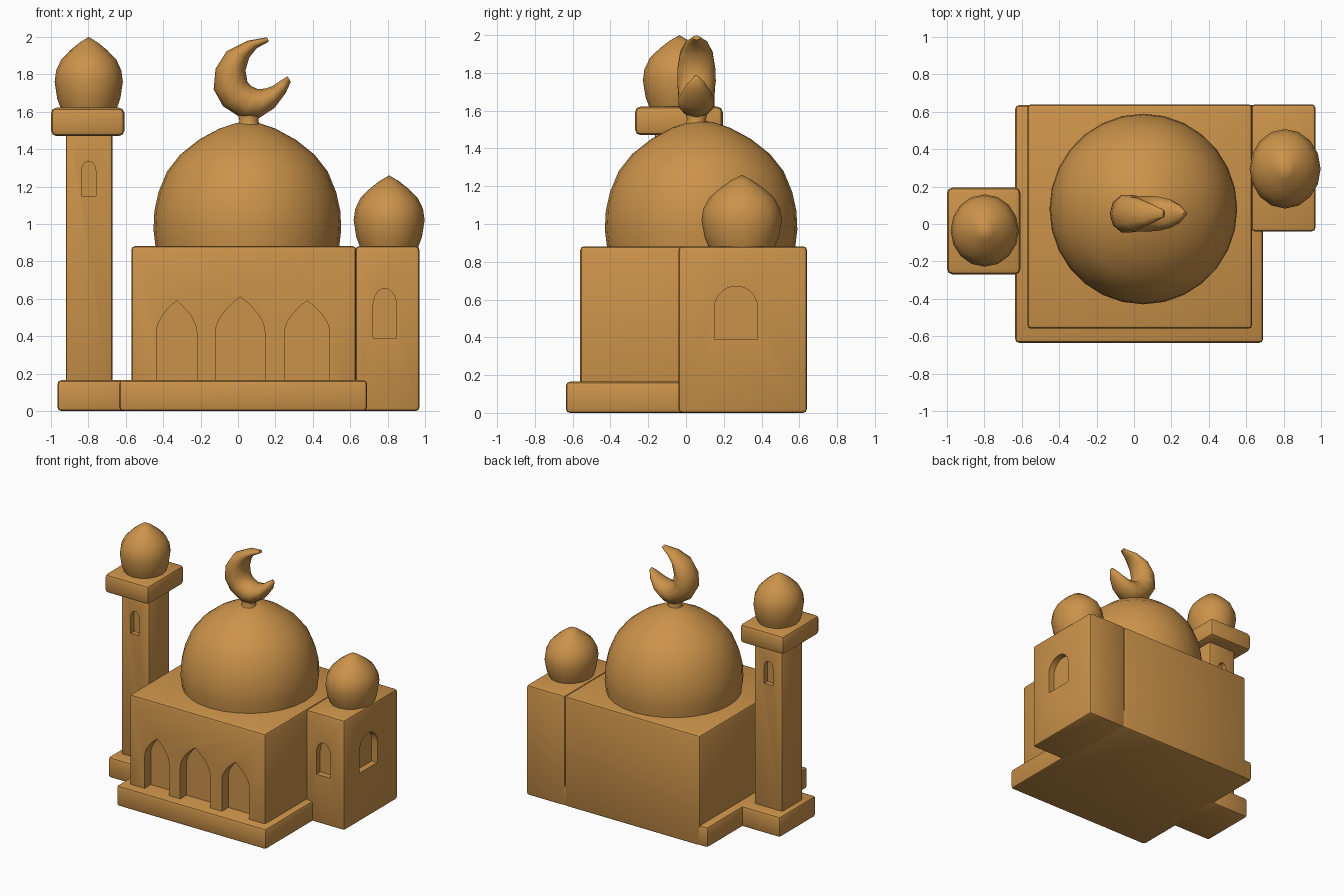
import bpy, bmesh, math
from mathutils import Vector, Matrix

if "Cube" in bpy.data.objects:
    bpy.data.objects.remove(bpy.data.objects["Cube"])

clay = bpy.data.materials.new("warm ochre clay")
clay.diffuse_color = (0.60, 0.29, 0.068, 1)
clay.use_nodes = True
clay.node_tree.nodes["Principled BSDF"].inputs["Base Color"].default_value = clay.diffuse_color


def make(name, bm):
    bmesh.ops.recalc_face_normals(bm, faces=bm.faces)
    me = bpy.data.meshes.new(name)
    bm.to_mesh(me)
    bm.free()
    me.materials.append(clay)
    ob = bpy.data.objects.new(name, me)
    bpy.context.collection.objects.link(ob)
    return ob


def activate(ob):
    bpy.ops.object.select_all(action='DESELECT')
    ob.select_set(True)
    bpy.context.view_layer.objects.active = ob


def smooth(ob, angle=40):
    activate(ob)
    bpy.ops.object.shade_smooth_by_angle(angle=math.radians(angle))


def block(name, x, y, z, r=0.02):
    """Box between limits with softened edges."""
    bm = bmesh.new()
    bmesh.ops.create_cube(bm, size=1)
    for v in bm.verts:
        v.co = Vector([(a + b) / 2 + c * (b - a) for (a, b), c in zip((x, y, z), v.co)])
    bmesh.ops.bevel(bm, geom=bm.edges[:], offset=r, segments=2, profile=0.5, affect='EDGES')
    return make(name, bm)


def loft(name, rings):
    """Skin a list of equal rings, capping both ends."""
    bm = bmesh.new()
    vs = [[bm.verts.new(p) for p in ring] for ring in rings]
    n = len(vs[0])
    for a, b in zip(vs, vs[1:]):
        for i in range(n):
            j = (i + 1) % n
            bm.faces.new((a[i], a[j], b[j], b[i]))
    bm.faces.new(vs[0])
    bm.faces.new(vs[-1])
    bmesh.ops.remove_doubles(bm, verts=bm.verts[:], dist=1e-5)
    return make(name, bm)


def dome(name, cx, cy, profile, n, ys=1.0):
    rings = [[(cx + r * math.cos(2 * math.pi * i / n), cy + ys * r * math.sin(2 * math.pi * i / n), z)
              for i in range(n)] for r, z in profile]
    smooth(loft(name, rings), 50)


def cut_arch(ob, pos, half, bottom, spring, peak, depth, pointed=True, turn=0):
    """Cut an arched recess into a wall; pos is the wall point (x, y)."""
    side = []
    for k in range(8):
        s = k / 7
        if pointed:
            side.append((half * (1 - s ** 1.9), spring + (peak - spring) * s))
        else:
            side.append((half * math.cos(s * math.pi / 2), spring + (peak - spring) * math.sin(s * math.pi / 2)))
    outline = [(-half, bottom), (half, bottom)] + side + [(-x, z) for x, z in side[-2::-1]]
    rot = Matrix.Rotation(turn, 3, 'Z')
    off = Vector((pos[0], pos[1], 0))
    cutter = loft("cutter", [[rot @ Vector((x, y, z)) + off for x, z in outline] for y in (-depth, depth)])
    cutter.hide_render = True
    mod = ob.modifiers.new("recess", 'BOOLEAN')
    mod.operation = 'DIFFERENCE'
    mod.solver = 'EXACT'
    mod.object = cutter
    activate(ob)
    bpy.ops.object.modifier_apply(modifier=mod.name)
    bpy.data.objects.remove(cutter, do_unlink=True)


# Stepped base
smooth(block("base_step", (-0.635, 0.69), (-0.635, 0.635), (0, 0.165)))
smooth(block("tower_base", (-0.965, -0.60), (-0.27, 0.19), (0, 0.165)))

# Main hall with three pointed arches
hall = block("main_hall", (-0.57, 0.632), (-0.56, 0.64), (0, 0.882))
for cx, half, peak in ((-0.328, 0.108, 0.59), (0.012, 0.132, 0.61), (0.37, 0.12, 0.59)):
    cut_arch(hall, (cx, -0.56), half, 0.13, 0.42, peak, 0.08)
smooth(hall)

# Side annex with front and right windows
annex = block("side_annex", (0.628, 0.97), (-0.04, 0.64), (0, 0.882))
cut_arch(annex, (0.785, -0.04), 0.063, 0.39, 0.56, 0.655, 0.05, False)
cut_arch(annex, (0.97, 0.265), 0.113, 0.39, 0.56, 0.67, 0.05, False, math.pi / 2)
smooth(annex)

# Tower shaft with front and back windows, balcony on top
shaft = block("tower_shaft", (-0.92, -0.672), (-0.165, 0.095), (0.1, 1.5), 0.015)
for y in (-0.165, 0.095):
    cut_arch(shaft, (-0.798, y), 0.038, 1.15, 1.28, 1.335, 0.04, False)
smooth(shaft)
smooth(block("tower_balcony", (-1.0, -0.607), (-0.27, 0.195), (1.47, 1.622), 0.03))

# Main dome and neck
dome("main_dome", 0.05, 0.08,
     [(0.49, 0.87), (0.502, 0.97), (0.497, 1.07), (0.475, 1.17), (0.43, 1.28), (0.36, 1.37),
      (0.26, 1.45), (0.15, 1.51), (0.06, 1.54), (0, 1.545)], 28, 1.015)
dome("finial_neck", 0.058, 0.055, [(0.065, 1.52), (0.05, 1.55), (0.06, 1.60)], 12)

# Small onion domes
onion = [(0.15, -0.01), (0.172, 0.05), (0.186, 0.14), (0.178, 0.20), (0.15, 0.26), (0.10, 0.31),
         (0.05, 0.35), (0, 0.38)]
dome("annex_dome", 0.808, 0.295, [(r * 1.02, z + 0.88) for r, z in onion], 16, 1.12)
dome("tower_dome", -0.798, -0.035, [(r * 0.98, z + 1.62) for r, z in onion], 16, 1.06)

# Crescent: outer point, inner point and half thickness along the curve
spine = [(0.155, 1.998, 0.165, 1.975, 0.02), (0.05, 1.98, 0.10, 1.94, 0.06),
         (-0.06, 1.925, 0.06, 1.89, 0.09), (-0.12, 1.83, 0.04, 1.82, 0.105),
         (-0.13, 1.72, 0.05, 1.76, 0.105), (-0.08, 1.63, 0.075, 1.735, 0.10),
         (0.02, 1.565, 0.11, 1.72, 0.10), (0.11, 1.565, 0.15, 1.725, 0.095),
         (0.195, 1.62, 0.19, 1.74, 0.08), (0.255, 1.70, 0.23, 1.768, 0.05),
         (0.282, 1.76, 0.265, 1.79, 0.012)]
rings = []
for ox, oz, ix, iz, h in spine:
    mid = Vector(((ox + ix) / 2, 0.055, (oz + iz) / 2))
    arm = Vector(((ox - ix) / 2, 0, (oz - iz) / 2))
    rings.append([mid + arm * math.cos(a) + Vector((0, h * math.sin(a), 0))
                  for a in (2 * math.pi * i / 10 for i in range(10))])
smooth(loft("crescent", rings), 60)
